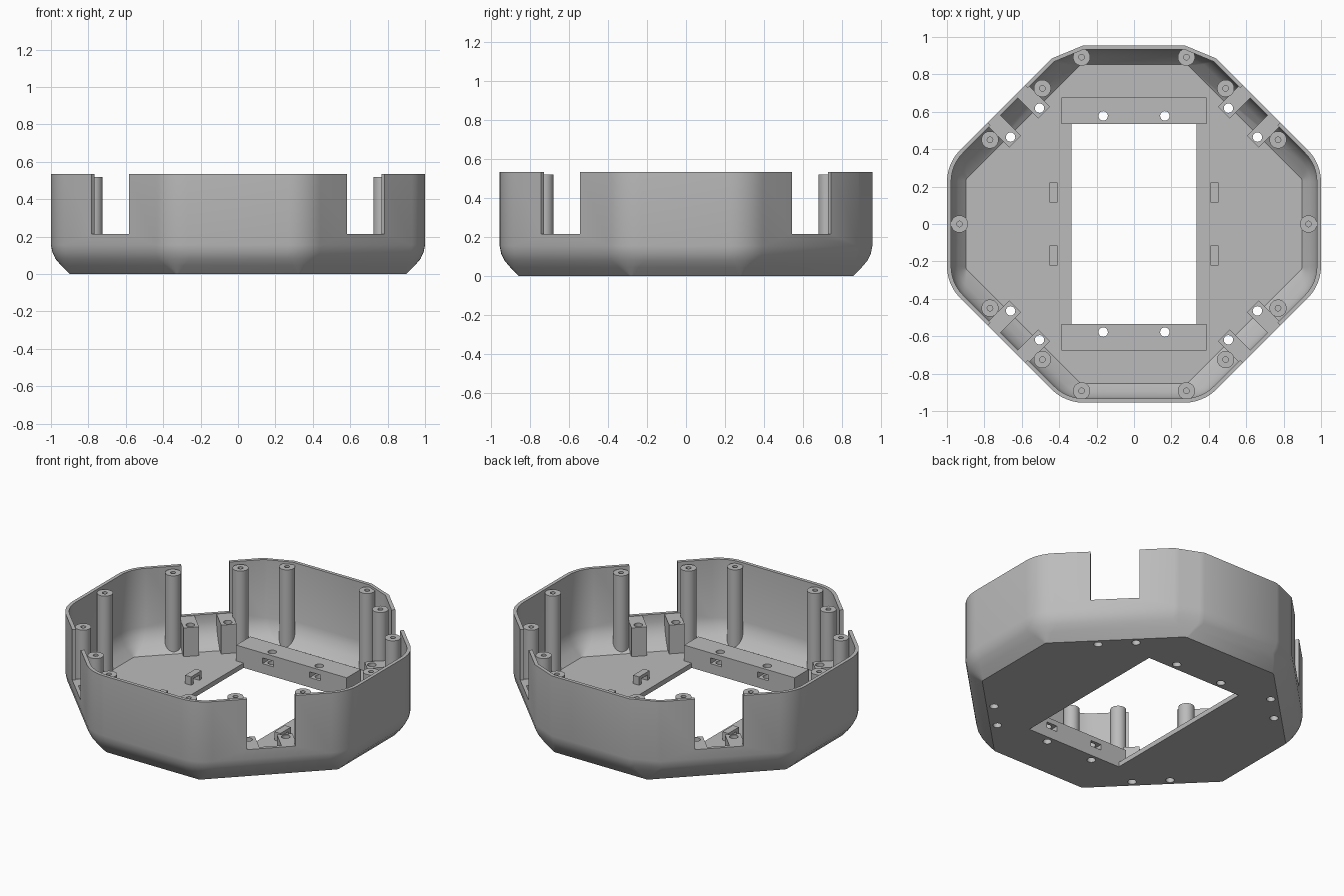
import bpy, bmesh
from math import sin, cos, radians, pi
from mathutils import Matrix, Vector

if "Cube" in bpy.data.objects:
    bpy.data.objects.remove(bpy.data.objects["Cube"])

grey = bpy.data.materials.new("plain grey")
grey.use_nodes = True
grey.diffuse_color = (0.5, 0.5, 0.5, 1)
grey.node_tree.nodes["Principled BSDF"].inputs["Base Color"].default_value = (0.5, 0.5, 0.5, 1)

HEIGHT = 0.535
FLOOR = 0.03
NOTCH_Z = 0.215
HALF_X, HALF_Y, DIAGONAL = 1.0, 0.955, 0.937
MIRRORS = [(sx, sy) for sx in (1, -1) for sy in (1, -1)]


def finish(name, bm):
    bmesh.ops.recalc_face_normals(bm, faces=bm.faces)
    mesh = bpy.data.meshes.new(name)
    bm.to_mesh(mesh)
    bm.free()
    mesh.materials.append(grey)
    ob = bpy.data.objects.new(name, mesh)
    bpy.context.collection.objects.link(ob)
    return ob


def box(bm, centre, size, angle=0):
    m = Matrix.Translation(centre) @ Matrix.Rotation(angle, 4, "Z") @ Matrix.Diagonal((*size, 1))
    bmesh.ops.create_cube(bm, size=1, matrix=m)


def rod(bm, x, y, z0, z1, r, segments=32):
    bmesh.ops.create_cone(bm, cap_ends=True, segments=segments, radius1=r, radius2=r,
                          depth=z1 - z0, matrix=Matrix.Translation((x, y, (z0 + z1) / 2)))


def boolean(ob, cutter, operation="DIFFERENCE"):
    mod = ob.modifiers.new("cut", "BOOLEAN")
    mod.operation = operation
    mod.solver = "EXACT"
    mod.object = cutter
    bpy.context.view_layer.objects.active = ob
    bpy.ops.object.modifier_apply(modifier=mod.name)


# Octagon outline with rounded corners; the two back corners are flat
def ring(bm, offset, z, radius, extra=0):
    def dist(k):
        return (HALF_X, DIAGONAL - extra, HALF_Y, DIAGONAL - extra)[k % 4] - offset
    verts, steps = [], 6
    for k in range(8):
        a, b = radians(45 * k), radians(45 * k + 45)
        d1, d2, s = dist(k), dist(k + 1), sin(pi / 4)
        corner = Vector(((d1 * sin(b) - d2 * sin(a)) / s, (d2 * cos(a) - d1 * cos(b)) / s, z))
        mid = (a + b) / 2
        centre = corner - Vector((cos(mid), sin(mid), 0)) * radius / cos(pi / 8)
        first = centre + radius * Vector((cos(a), sin(a), 0))
        last = centre + radius * Vector((cos(b), sin(b), 0))
        for i in range(steps + 1):
            t = i / steps
            ang = a + (b - a) * t
            p = centre + radius * Vector((cos(ang), sin(ang), 0))
            verts.append(bm.verts.new(first.lerp(last, t) if k in (1, 2) else p))
    return verts


def loft(name, profile):
    bm = bmesh.new()
    rings = [ring(bm, *row) for row in profile]
    for lo, hi in zip(rings, rings[1:]):
        for i in range(len(lo)):
            j = (i + 1) % len(lo)
            bm.faces.new((lo[i], lo[j], hi[j], hi[i]))
    bm.faces.new(rings[0][::-1])
    bm.faces.new(rings[-1])
    return finish(name, bm)


# Rows are inset, height, corner radius, extra diagonal inset
outer = [(0.1, 0, 0.02), (0.055, 0.045, 0.14), (0.025, 0.08, 0.24),
         (0.008, 0.115, 0.24), (0, 0.155, 0.24), (0, HEIGHT, 0.24)]
inner = [(0.022, HEIGHT, 0.22), (0.022, 0.165, 0.22), (0.033, 0.12, 0.2, 0.004),
         (0.06, 0.075, 0.14, 0.01), (0.102, FLOOR, 0.02, 0.03)]
shell = loft("octagonal_shell", outer + inner)
envelope = loft("envelope_helper", [(o + 0.004, z, r) for o, z, r in outer])

# Diagonal frame shared by the notches and their support blocks
def diagonal(u, v, sx, sy):
    return sx * (u + v) / 2 ** 0.5, sy * (u - v) / 2 ** 0.5


# Cutters: floor opening, wall notches, through holes and post pilots
bm = bmesh.new()
box(bm, (0, 0, 0), (0.67, 1.07, 0.5))
for sx, sy in MIRRORS:
    x, y = diagonal(0.95, 0.028, sx, sy)
    box(bm, (x, y, NOTCH_Z + 0.3), (0.2, 0.282, 0.6), sx * sy * pi / 4)
opening = finish("opening_cutter", bm)

block_v = (-0.081, 0.138)
bm = bmesh.new()
for sx, sy in MIRRORS:
    rod(bm, sx * 0.165, sy * 0.578, -0.1, 0.4, 0.025)
    for v in block_v:
        rod(bm, *diagonal(0.795, v, sx, sy), -0.1, 0.4, 0.025)
drill = finish("drill_cutter", bm)

posts = [(sx * x, sy * y) for sx, sy in MIRRORS
         for x, y in ((0.28, 0.892), (0.49, 0.725), (0.77, 0.45))]
posts += [(0.933, 0), (-0.933, 0)]
bm = bmesh.new()
for x, y in posts:
    rod(bm, x, y, 0.3, 0.6, 0.015, 20)
pilots = finish("pilot_cutter", bm)

boolean(shell, opening)
boolean(shell, drill)

# Screw posts, trimmed to the outside of the shell
bm = bmesh.new()
for x, y in posts:
    rod(bm, x, y, 0.01, HEIGHT - 0.015, 0.046)
screw_posts = finish("screw_posts", bm)
boolean(screw_posts, envelope, "INTERSECT")
boolean(screw_posts, pilots)

# Support blocks beside each notch
bm = bmesh.new()
for sx, sy in MIRRORS:
    for v in block_v:
        x, y = diagonal(0.843, v, sx, sy)
        box(bm, (x, y, 0.112), (0.166, 0.09, 0.2), sx * sy * pi / 4)
blocks = finish("notch_support_blocks", bm)
boolean(blocks, envelope, "INTERSECT")
boolean(blocks, drill)

# Mounting bars at both ends of the opening, with nut slots
bm = bmesh.new()
for sy in (1, -1):
    box(bm, (0, sy * 0.606, 0.075), (0.775, 0.142, 0.11))
bars = finish("mounting_bars", bm)
bm = bmesh.new()
for sx, sy in MIRRORS:
    box(bm, (sx * 0.165, sy * 0.57, 0.08), (0.075, 0.11, 0.036))
slots = finish("slot_cutter", bm)
boolean(bars, drill)
boolean(bars, slots)

# Small tie loops on the floor: two feet and a bridge
bm = bmesh.new()
for sx, sy in MIRRORS:
    x, y = sx * 0.43, sy * 0.168
    for side in (-1, 1):
        box(bm, (x, y + side * 0.041, 0.045), (0.042, 0.024, 0.04))
    box(bm, (x, y, 0.073), (0.042, 0.106, 0.02))
loops = finish("tie_loops", bm)

for helper in (envelope, opening, drill, pilots, slots):
    bpy.data.objects.remove(helper)

for ob in (shell, screw_posts, blocks, bars, loops):
    bpy.ops.object.select_all(action="DESELECT")
    ob.select_set(True)
    bpy.context.view_layer.objects.active = ob
    bpy.ops.object.shade_smooth_by_angle(angle=radians(30))
